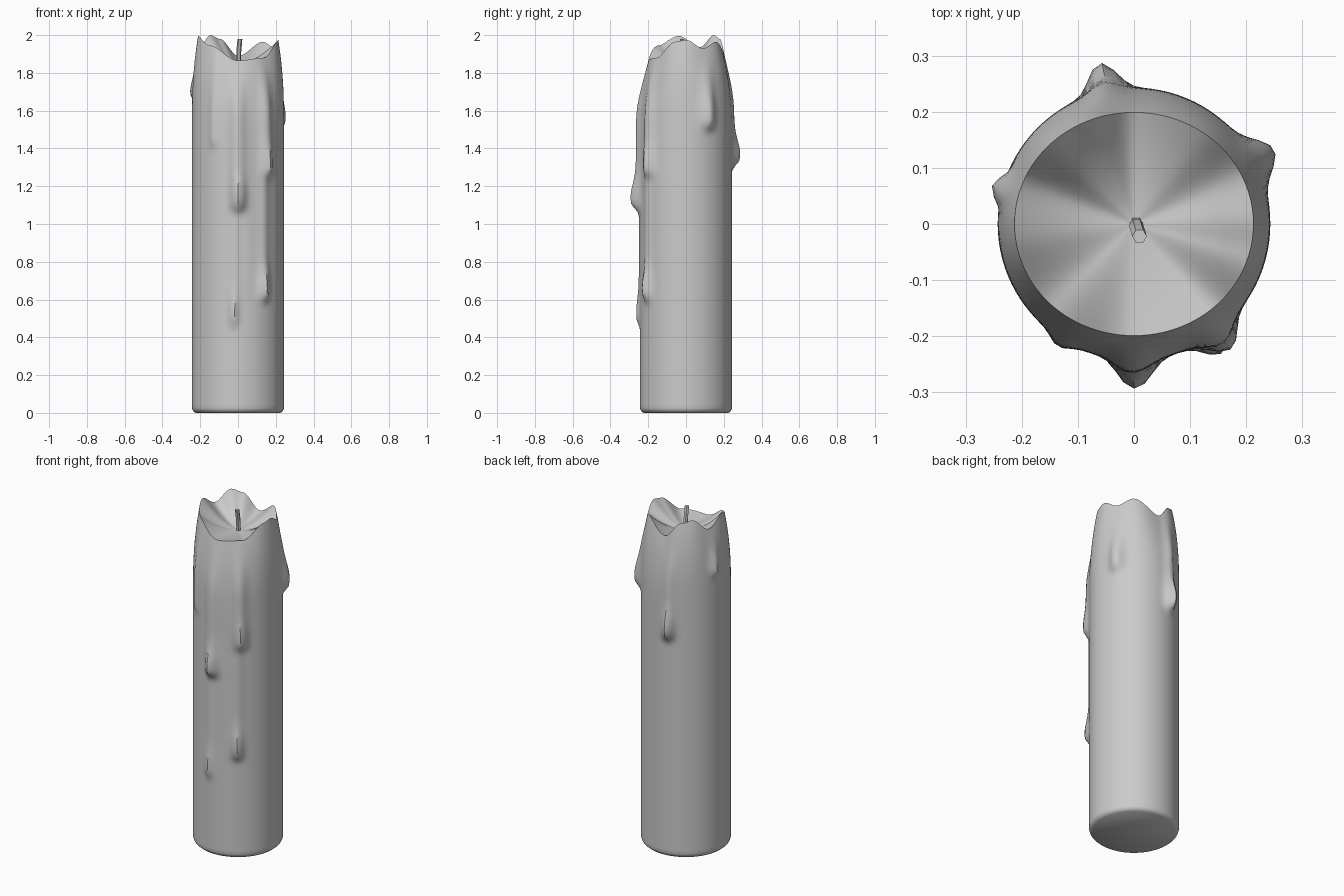
import bpy
from math import pi, sin, cos, exp, radians, degrees

if "Cube" in bpy.data.objects:
    bpy.data.objects.remove(bpy.data.objects["Cube"])

SEGS, ROWS, BOWL = 96, 90, 12
R, FLOOR = 0.243, 1.85

# melted rim height by angle in degrees (0 = +x, 270 = front)
RIM = [(0, 1.975), (25, 1.93), (50, 1.965), (90, 1.89), (118, 1.98), (135, 2.0),
       (160, 1.935), (190, 1.995), (225, 1.945), (270, 1.865), (312, 1.88),
       (345, 1.965), (360, 1.975)]

# drips: angle, end height, bulge, half width (rad), trail share of bulge
DRIPS = [(271, 1.06, 0.048, 0.17, 0.4), (265, 0.45, 0.022, 0.12, 0.35),
         (309, 1.24, 0.032, 0.17, 0.5), (304, 0.58, 0.036, 0.15, 0.3),
         (102, 1.29, 0.050, 0.16, 0.35), (28, 1.49, 0.040, 0.19, 0.45),
         (165, 1.65, 0.028, 0.13, 0.45), (238, 1.40, 0.014, 0.13, 0.9)]


def smooth(t):
    t = max(0.0, min(1.0, t))
    return t * t * (3 - 2 * t)


def rim_height(a):
    d = degrees(a) % 360
    for (d0, h0), (d1, h1) in zip(RIM, RIM[1:]):
        if d0 <= d <= d1:
            return h0 + (h1 - h0) * smooth((d - d0) / (d1 - d0))


def rim_radius(a):
    return 0.206 + 0.007 * cos(2 * a)


def wall_radius(a, z, h):
    r = R
    for deg, end, amp, width, trail in DRIPS:
        da = (a - radians(deg) + pi) % (2 * pi) - pi
        across = exp(-(da / width) ** 2 * 1.6)
        bulb = exp(-((z - end - 0.08) / 0.1) ** 2)
        along = (trail + (1 - trail) * bulb) * smooth((z - end + 0.02) / 0.07)
        r += amp * across * along * smooth((h - z) / 0.3)
    # wax softens inward towards the rim
    t = max(0.0, 1 - (h - z) / 0.4)
    r -= (R - rim_radius(a)) * t ** 2.2
    # rounded foot
    if z < 0.025:
        r -= 0.018 * (1 - z / 0.025) ** 2
    return r


def make_mesh(name, rings, start, end):
    n = len(rings[0])
    verts = [v for ring in rings for v in ring] + [start, end]
    faces = []
    for j in range(len(rings) - 1):
        for i in range(n):
            k = (i + 1) % n
            faces.append((j * n + i, j * n + k, (j + 1) * n + k, (j + 1) * n + i))
    s, e, last = len(verts) - 2, len(verts) - 1, (len(rings) - 1) * n
    for i in range(n):
        k = (i + 1) % n
        faces += [(s, k, i), (e, last + i, last + k)]
    me = bpy.data.meshes.new(name)
    me.from_pydata(verts, [], faces)
    ob = bpy.data.objects.new(name, me)
    bpy.context.collection.objects.link(ob)
    bpy.ops.object.select_all(action='DESELECT')
    ob.select_set(True)
    bpy.context.view_layer.objects.active = ob
    bpy.ops.object.shade_smooth_by_angle(angle=radians(40))
    return ob


# wax body: outer wall with drips, then the melted bowl
angles = [2 * pi * i / SEGS for i in range(SEGS)]
levels = [0, 0.004, 0.008, 0.0125] + [0.0125 + 0.9875 * j / ROWS for j in range(1, ROWS + 1)]
rings = []
for u in levels:
    ring = []
    for a in angles:
        h = rim_height(a)
        r = wall_radius(a, u * h, h)
        ring.append((r * cos(a), r * sin(a), u * h))
    rings.append(ring)
for j in range(1, BOWL):
    s = 1 - j / BOWL
    rings.append([(rim_radius(a) * s * cos(a), rim_radius(a) * s * sin(a),
                   FLOOR + (rim_height(a) - FLOOR) * s ** 1.8) for a in angles])
make_mesh("wax_body", rings, (0, 0, 0), (0, 0, FLOOR))

# slightly bent six-sided wick
path = [(0.004, 0.0, 1.83), (0.004, -0.003, 1.91), (0.01, -0.022, 1.98)]
wick = [[(x + 0.013 * cos(k * pi / 3), y + 0.013 * sin(k * pi / 3), z)
         for k in range(6)] for x, y, z in path]
make_mesh("wick", wick, path[0], path[-1])
